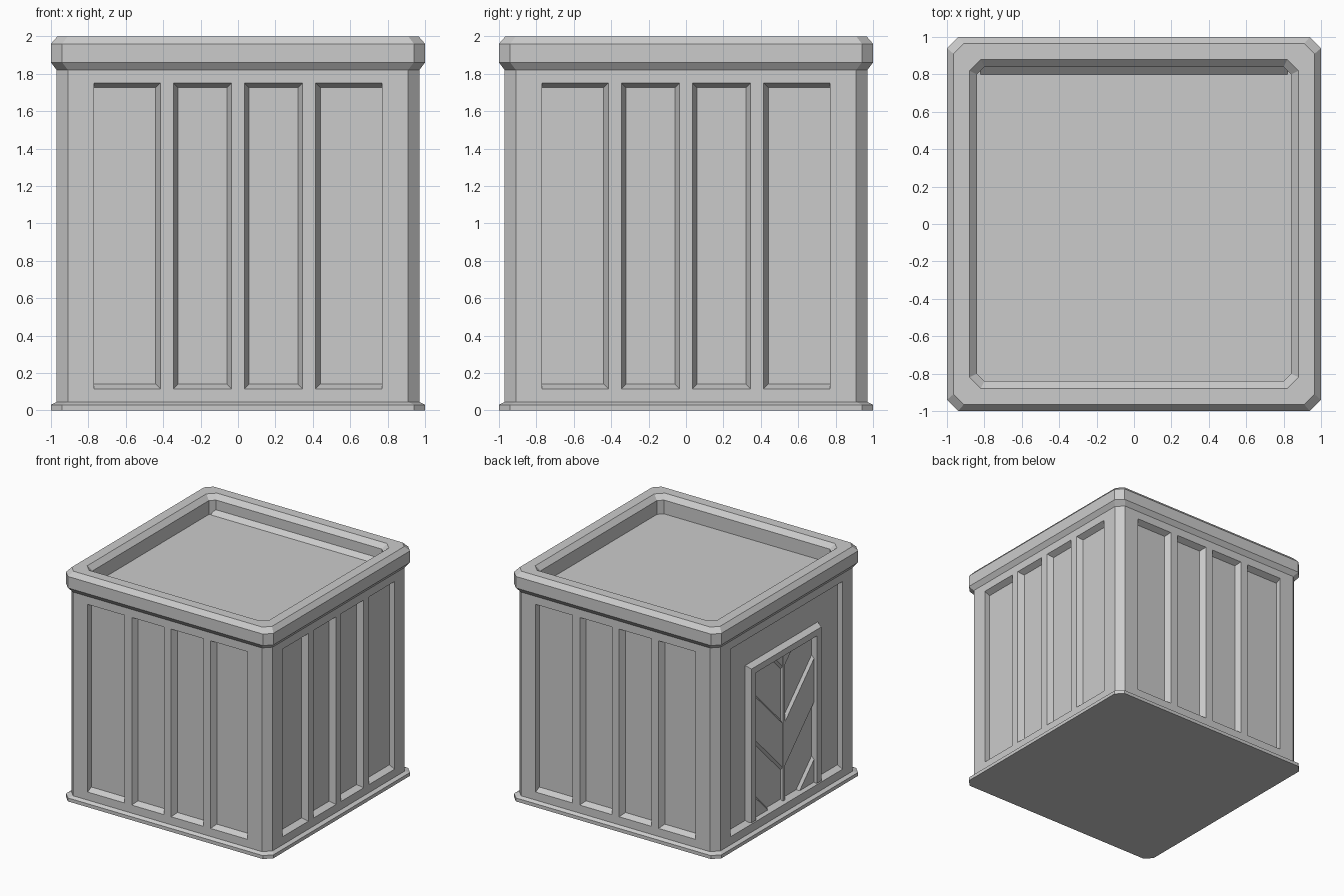
import bpy, bmesh
from math import pi
from mathutils import Matrix, Vector

if "Cube" in bpy.data.objects:
    bpy.data.objects.remove(bpy.data.objects["Cube"])


def make_object(name, bm):
    bmesh.ops.recalc_face_normals(bm, faces=bm.faces)
    me = bpy.data.meshes.new(name)
    bm.to_mesh(me)
    bm.free()
    ob = bpy.data.objects.new(name, me)
    bpy.context.collection.objects.link(ob)
    return ob


def loft(bm, rings):
    """Skin a stack of equal-length point rings and cap both ends."""
    loops = [[bm.verts.new(p) for p in ring] for ring in rings]
    n = len(loops[0])
    for a, b in zip(loops, loops[1:]):
        for i in range(n):
            j = (i + 1) % n
            bm.faces.new((a[i], a[j], b[j], b[i]))
    bm.faces.new(loops[0][::-1])
    bm.faces.new(loops[-1])


def chamfered_square(h, z, c):
    k = h - c
    return [(x, y, z) for x, y in ((k, -h), (h, -k), (h, k), (k, h),
                                   (-k, h), (-h, k), (-h, -k), (-k, -h))]


# Shell: base flange, walls, rim and sunken roof from one profile
ROOF = 1.84
profile = [(1.0, 0, .06), (1.0, .03, .06), (.97, .045, .06), (.97, 1.82, .06),
           (1.0, 1.86, .06), (1.0, 1.96, .06), (.965, 2.0, .055),
           (.88, 2.0, .06), (.84, 1.96, .04), (.84, ROOF, .04)]
bm = bmesh.new()
loft(bm, [chamfered_square(*p) for p in profile])
shell = make_object("shell", bm)

# Panel recesses: bevelled pockets, vertical at the outermost ends
FACE, DEPTH, BEV = .97, .05, .025
Z0, Z1 = .115, 1.75


def pocket(bm, x0, x1, left, right, angle):
    rot = Matrix.Rotation(angle, 3, 'Z')
    rings = []
    for y, t in ((-FACE - .1, 0), (-FACE, 0), (-FACE + DEPTH, BEV)):
        a, b = x0 + t * left, x1 - t * right
        rings.append([rot @ Vector(p) for p in
                      ((a, y, Z0 + t), (b, y, Z0 + t), (b, y, Z1 - t), (a, y, Z1 - t))])
    loft(bm, rings)


bm = bmesh.new()
for angle in (0, pi / 2, pi):
    for x0, x1, l, r in ((-.77, -.415, 0, 1), (-.345, -.035, 1, 1),
                         (.035, .345, 1, 1), (.415, .77, 1, 0)):
        pocket(bm, x0, x1, l, r, angle)
pocket(bm, -.77, .77, 0, 0, -pi / 2)
cutter = make_object("panel_cutter", bm)
cutter.hide_render = True

mod = shell.modifiers.new("panels", 'BOOLEAN')
mod.operation = 'DIFFERENCE'
mod.solver = 'EXACT'
mod.object = cutter
bpy.context.view_layer.objects.active = shell
bpy.ops.object.modifier_apply(modifier=mod.name)
bpy.data.objects.remove(cutter)

# Sloped strip along the back of the roof
bm = bmesh.new()
loft(bm, [[(x, .845, ROOF - .01), (x, .80, ROOF), (x, .845, ROOF + .04)] for x in (-.82, .82)])
make_object("roof_back_strip", bm)

# Door frame on the left side: bevelled section swept up, across and down
WALL, OUT = -.918, -.969
section = [(.50, 1.49, WALL), (.48, 1.465, OUT), (.42, 1.41, OUT), (.415, 1.40, WALL)]
bm = bmesh.new()
loft(bm, [[(x, s * y, top if up else Z0 + .01) for y, top, x in section]
          for s, up in ((1, 0), (1, 1), (-1, 1), (-1, 0))])
make_object("door_frame", bm)

# Strip where the two door leaves meet
bm = bmesh.new()
loft(bm, [[(WALL, -.014, z), (-.945, -.014, z), (-.945, .014, z), (WALL, .014, z)]
          for z in (.13, 1.41)])
make_object("door_centre_strip", bm)

# Raised chevron bands with bevelled edges on the two leaves
W = .425
for s in (1, -1):
    bm = bmesh.new()
    for z in (-.50, .38, 1.26):
        loft(bm, [[(x, y * s, q) for y, q in
                   ((0, z + t), (W, z + W + t), (W, z + .44 + W - t), (0, z + .44 - t))]
                  for x, t in ((WALL, 0), (-.942, .03))])
    for z, d in ((.13, -1), (1.41, 1)):
        bmesh.ops.bisect_plane(bm, geom=bm.verts[:] + bm.edges[:] + bm.faces[:],
                               plane_co=(0, 0, z), plane_no=(0, 0, d), clear_outer=True)
    make_object("door_leaf_" + ("back" if s > 0 else "front"), bm)
